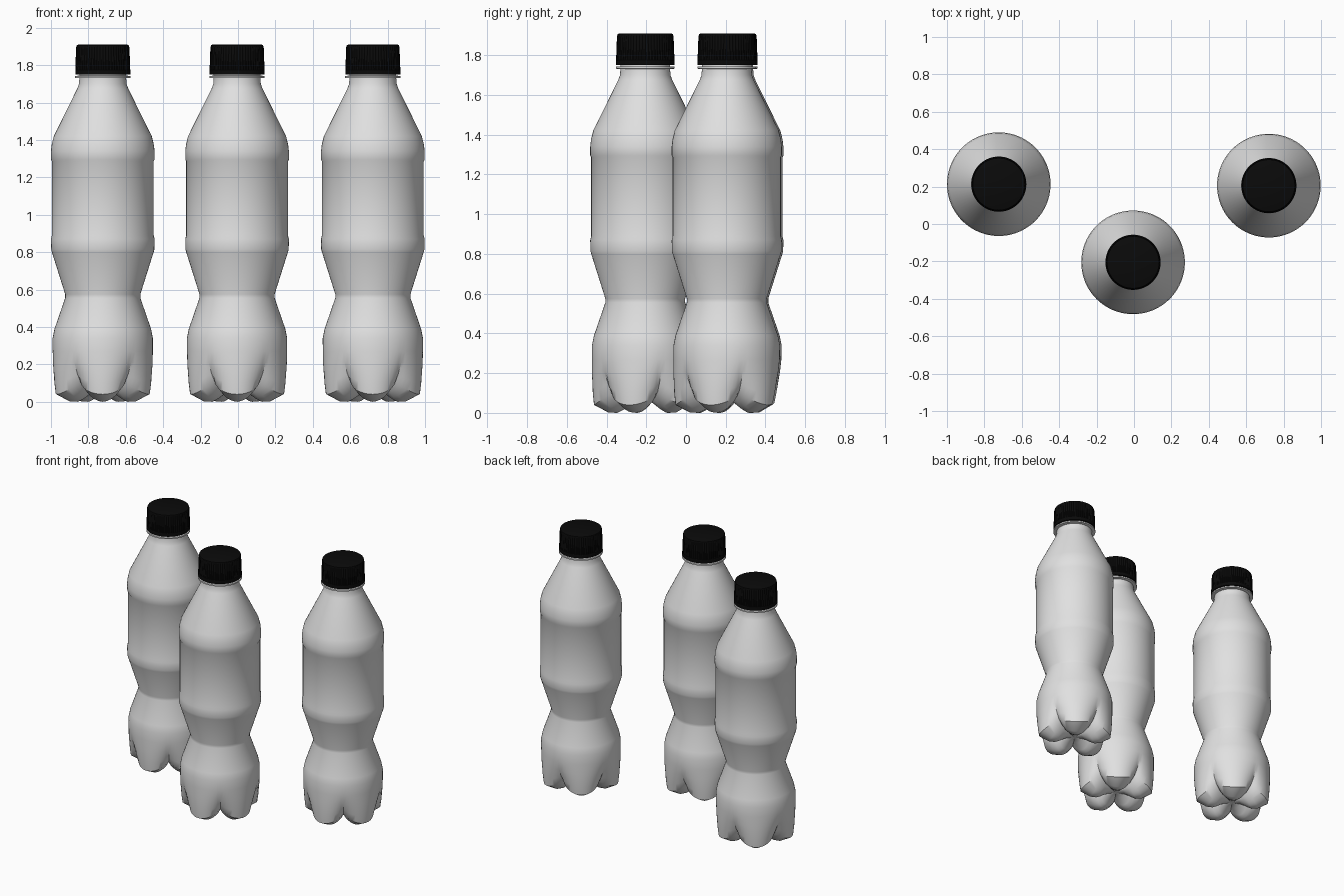
import bpy, bmesh, math

if "Cube" in bpy.data.objects:
    bpy.data.objects.remove(bpy.data.objects["Cube"])

def material(name, value):
    m = bpy.data.materials.new(name)
    m.diffuse_color = (value, value, value, 1)
    m.use_nodes = True
    m.node_tree.nodes["Principled BSDF"].inputs["Base Color"].default_value = m.diffuse_color
    return m

PLASTIC = material("pale_grey_plastic", 0.75)
BLACK = material("black_cap", 0.003)

def ringed_mesh(name, rings, mat, angle):
    """Skin a list of closed rings; both ends are closed with a fan or cap."""
    bm = bmesh.new()
    rows = [[bm.verts.new(p) for p in ring] for ring in rings]
    n = len(rows[0])
    for a, b in zip(rows, rows[1:]):
        for i in range(n):
            j = (i + 1) % n
            bm.faces.new((a[i], a[j], b[j], b[i]))
    bm.faces.new(rows[0][::-1])
    bm.faces.new(rows[-1])
    bmesh.ops.recalc_face_normals(bm, faces=bm.faces)
    me = bpy.data.meshes.new(name)
    bm.to_mesh(me)
    bm.free()
    me.materials.append(mat)
    ob = bpy.data.objects.new(name, me)
    bpy.context.collection.objects.link(ob)
    bpy.ops.object.select_all(action='DESELECT')
    ob.select_set(True)
    bpy.context.view_layer.objects.active = ob
    bpy.ops.object.shade_smooth_by_angle(angle=math.radians(angle))
    return ob

# Five-footed base: profile along a foot and along a valley, (radius, z)
FOOT = [(0.01, 0.06), (0.06, 0.05), (0.11, 0.015), (0.14, 0.0), (0.185, 0.002),
        (0.258, 0.04), (0.264, 0.10), (0.268, 0.20), (0.268, 0.27)]
VALLEY = [(0.01, 0.06), (0.06, 0.062), (0.11, 0.068), (0.14, 0.075), (0.17, 0.085),
          (0.205, 0.11), (0.232, 0.15), (0.258, 0.21), (0.267, 0.27)]
# Round profile above the base: waist, label panel, shoulder, neck, neck flange
UPPER = [(0.268, 0.34), (0.258, 0.39), (0.201, 0.555), (0.201, 0.575), (0.272, 0.80),
         (0.276, 0.815), (0.277, 0.87), (0.272, 0.89), (0.272, 1.285), (0.277, 1.295),
         (0.277, 1.34), (0.273, 1.375), (0.262, 1.42), (0.136, 1.675), (0.127, 1.70),
         (0.125, 1.73), (0.148, 1.732), (0.148, 1.742), (0.125, 1.744), (0.125, 1.78)]

def bottle_rings(seg=80):
    rings = []
    angles = [2 * math.pi * i / seg for i in range(seg)]
    for (fr, fz), (vr, vz) in zip(FOOT, VALLEY):
        ring = []
        for a in angles:
            # 1 on a foot, 0 in a valley; one foot points to the front
            w = abs(math.cos(2.5 * (a + math.pi / 2))) ** 0.8
            r, z = vr + (fr - vr) * w, vz + (fz - vz) * w
            ring.append((r * math.cos(a), r * math.sin(a), z))
        rings.append(ring)
    for r, z in UPPER:
        rings.append([(r * math.cos(a), r * math.sin(a), z) for a in angles])
    return rings

def cap_rings(seg=120):
    # Fluted screw cap: flute depth fades out at the bottom band and the top
    rings = []
    for r, z, d in [(0.125, 1.75, 0), (0.147, 1.75, 0), (0.147, 1.772, 0),
                    (0.147, 1.775, 0.004), (0.1425, 1.895, 0.004),
                    (0.139, 1.906, 0), (0.133, 1.909, 0)]:
        ring = []
        for i in range(seg):
            a = 2 * math.pi * i / seg
            q = r - (d if i % 2 else 0)
            ring.append((q * math.cos(a), q * math.sin(a), z))
        rings.append(ring)
    return rings

# Three identical bottles
for side, x, y in [("left", -0.723, 0.213), ("middle", -0.005, -0.205), ("right", 0.721, 0.205)]:
    body = ringed_mesh(side + "_bottle", bottle_rings(), PLASTIC, 40)
    cap = ringed_mesh(side + "_cap", cap_rings(), BLACK, 30)
    body.location = cap.location = (x, y, 0)
